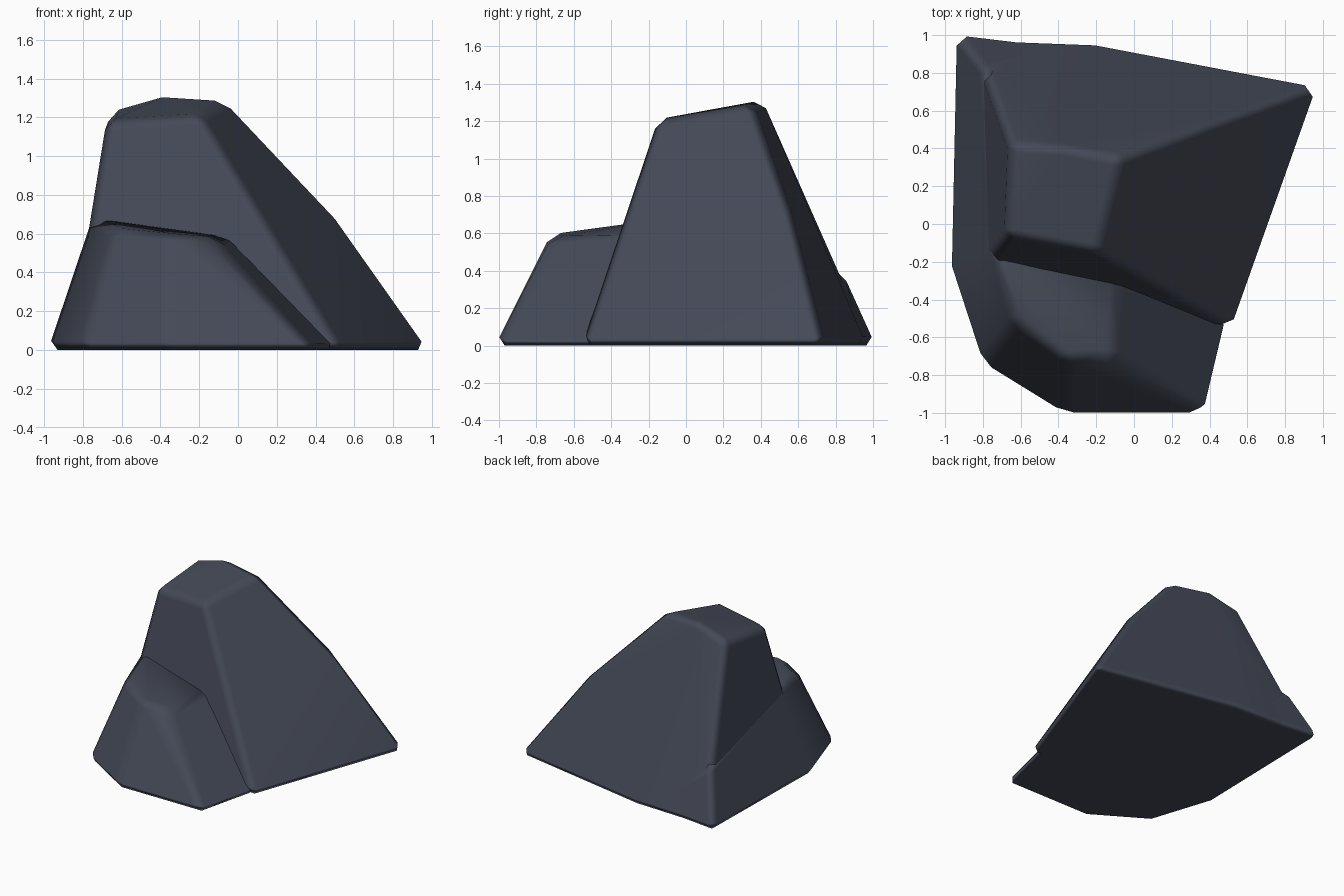
import bpy, bmesh, math

if "Cube" in bpy.data.objects:
    bpy.data.objects.remove(bpy.data.objects["Cube"])

slate = bpy.data.materials.new("dark_slate")
slate.diffuse_color = (0.058, 0.067, 0.095, 1)
slate.use_nodes = True
slate.node_tree.nodes["Principled BSDF"].inputs["Base Color"].default_value = slate.diffuse_color


def rock(name, base, upper, chamfer):
    """Convex boulder from a base outline and a few upper corners, with chamfered edges."""
    bm = bmesh.new()
    for x, y in base:
        bm.verts.new((x, y, 0))
    for p in upper:
        bm.verts.new(p)
    res = bmesh.ops.convex_hull(bm, input=bm.verts[:])
    junk = {g for g in res["geom_interior"] + res["geom_unused"]
            if isinstance(g, bmesh.types.BMVert) and g.is_valid}
    if junk:
        bmesh.ops.delete(bm, geom=list(junk), context='VERTS')
    bmesh.ops.dissolve_limit(bm, angle_limit=math.radians(5),
                             verts=bm.verts[:], edges=bm.edges[:])
    bmesh.ops.recalc_face_normals(bm, faces=bm.faces[:])
    sharp = [e for e in bm.edges if e.calc_face_angle(0) > math.radians(24)]
    bmesh.ops.bevel(bm, geom=sharp, offset=chamfer, offset_type='OFFSET',
                    segments=1, profile=0.5, affect='EDGES', clamp_overlap=True)
    bmesh.ops.recalc_face_normals(bm, faces=bm.faces[:])
    me = bpy.data.meshes.new(name)
    bm.to_mesh(me)
    bm.free()
    for f in me.polygons:
        f.use_smooth = True
    me.materials.append(slate)
    ob = bpy.data.objects.new(name, me)
    bpy.context.collection.objects.link(ob)
    # keep the big faces flat and only the chamfers softly rounded
    wn = ob.modifiers.new("flat_faces", 'WEIGHTED_NORMAL')
    wn.weight = 100
    return ob


# tall peak
rock("peak_rock",
     [(-0.86, 0.99), (-0.2, 0.965), (0.995, 0.735), (0.535, -0.565), (-0.87, -0.32)],
     [(0.5, 0.56, 0.70),
      (-0.66, 0.43, 1.23), (-0.38, 0.41, 1.315), (-0.06, 0.35, 1.29),
      (-0.19, -0.16, 1.21), (-0.68, -0.07, 1.18)],
     0.05)

# low shelf wrapping the front and left side
rock("shelf_rock",
     [(-0.955, 1.02), (-0.2, 0.93), (0.52, -0.5), (0.395, -1.02),
      (-0.37, -1.02), (-0.81, -0.75), (-0.98, -0.23)],
     [(-0.80, 0.83, 0.42), (-0.75, -0.12, 0.68), (-0.64, -0.52, 0.62),
      (-0.36, -0.72, 0.60), (-0.11, -0.71, 0.58), (-0.07, -0.30, 0.60)],
     0.05)
